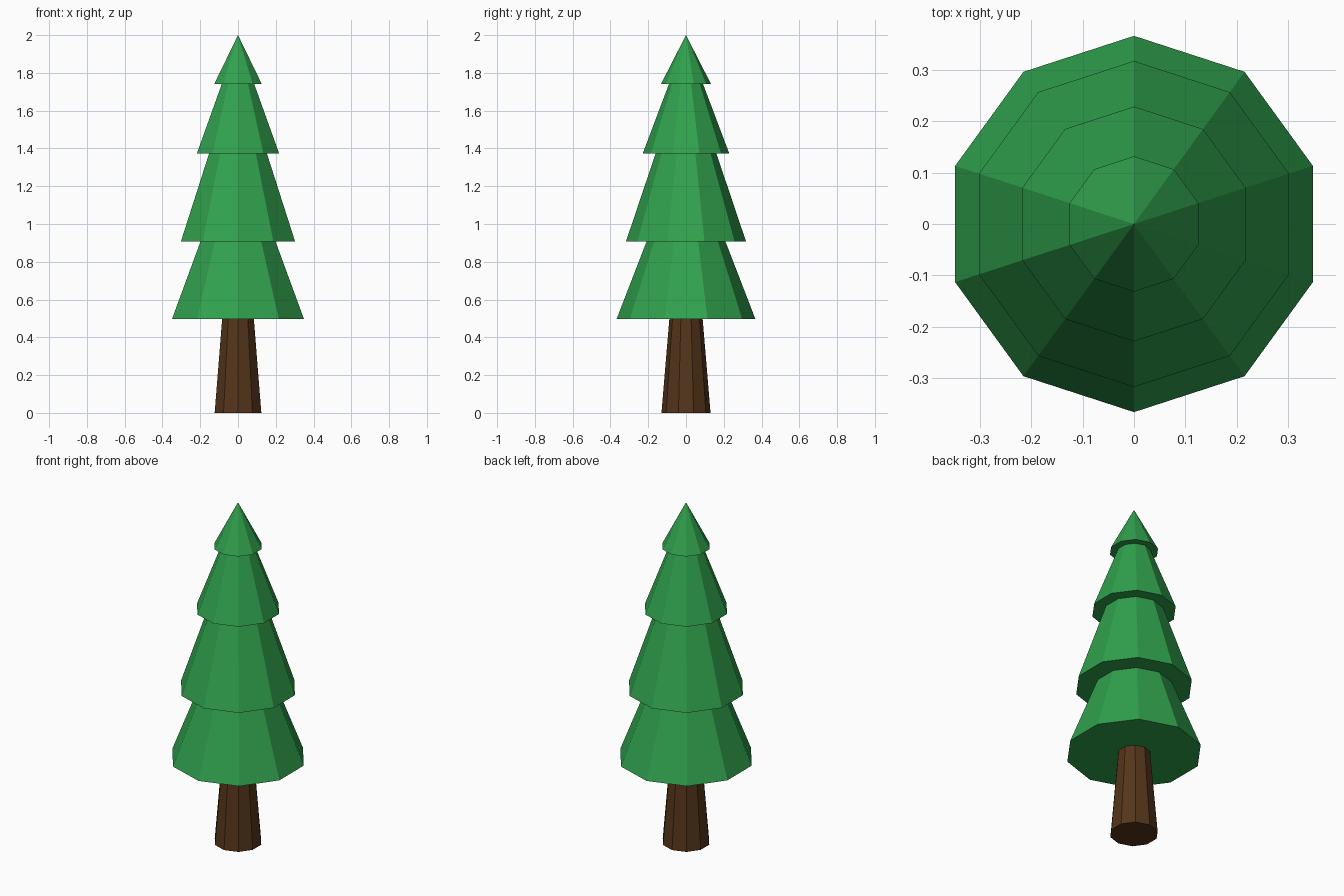
import bpy, bmesh
from math import sin, cos, pi

if "Cube" in bpy.data.objects:
    bpy.data.objects.remove(bpy.data.objects["Cube"])

SIDES = 10


def material(name, color):
    m = bpy.data.materials.new(name)
    m.diffuse_color = (*color, 1)
    m.use_nodes = True
    m.node_tree.nodes["Principled BSDF"].inputs["Base Color"].default_value = m.diffuse_color
    return m


def ring(bm, radius, z):
    # a corner points straight along y; radius 0 gives a tip
    if radius == 0:
        return [bm.verts.new((0, 0, z))] * SIDES
    return [bm.verts.new((radius * sin(2 * pi * i / SIDES),
                          -radius * cos(2 * pi * i / SIDES), z))
            for i in range(SIDES)]


def tapered(name, z0, r0, z1, r1, mat, overlap=0.03):
    # ten-sided frustum, continued along its slope into the part above
    if r1 > 0:
        r1 += (r1 - r0) / (z1 - z0) * overlap
        z1 += overlap
    bm = bmesh.new()
    low, high = ring(bm, r0, z0), ring(bm, r1, z1)
    for i in range(SIDES):
        j = (i + 1) % SIDES
        quad = [low[i], low[j], high[j], high[i]]
        bm.faces.new(quad if r1 > 0 else quad[:3])
    bm.faces.new(low[::-1])
    if r1 > 0:
        bm.faces.new(high)
    bmesh.ops.recalc_face_normals(bm, faces=bm.faces)
    mesh = bpy.data.meshes.new(name)
    bm.to_mesh(mesh)
    bm.free()
    mesh.materials.append(mat)
    bpy.context.collection.objects.link(bpy.data.objects.new(name, mesh))


green = material("needles", (0.03, 0.36, 0.075))
brown = material("bark", (0.09, 0.036, 0.01))

# Trunk
tapered("trunk", 0, 0.13, 0.5, 0.088, brown)

# Foliage tiers: bottom height, bottom radius, top height, top radius
tiers = [
    (0.498, 0.367, 0.907, 0.209),
    (0.907, 0.318, 1.373, 0.161),
    (1.373, 0.229, 1.742, 0.09),
    (1.742, 0.132, 2.0, 0),
]
for n, t in enumerate(tiers, 1):
    tapered(f"foliage_tier_{n}", *t, green)
